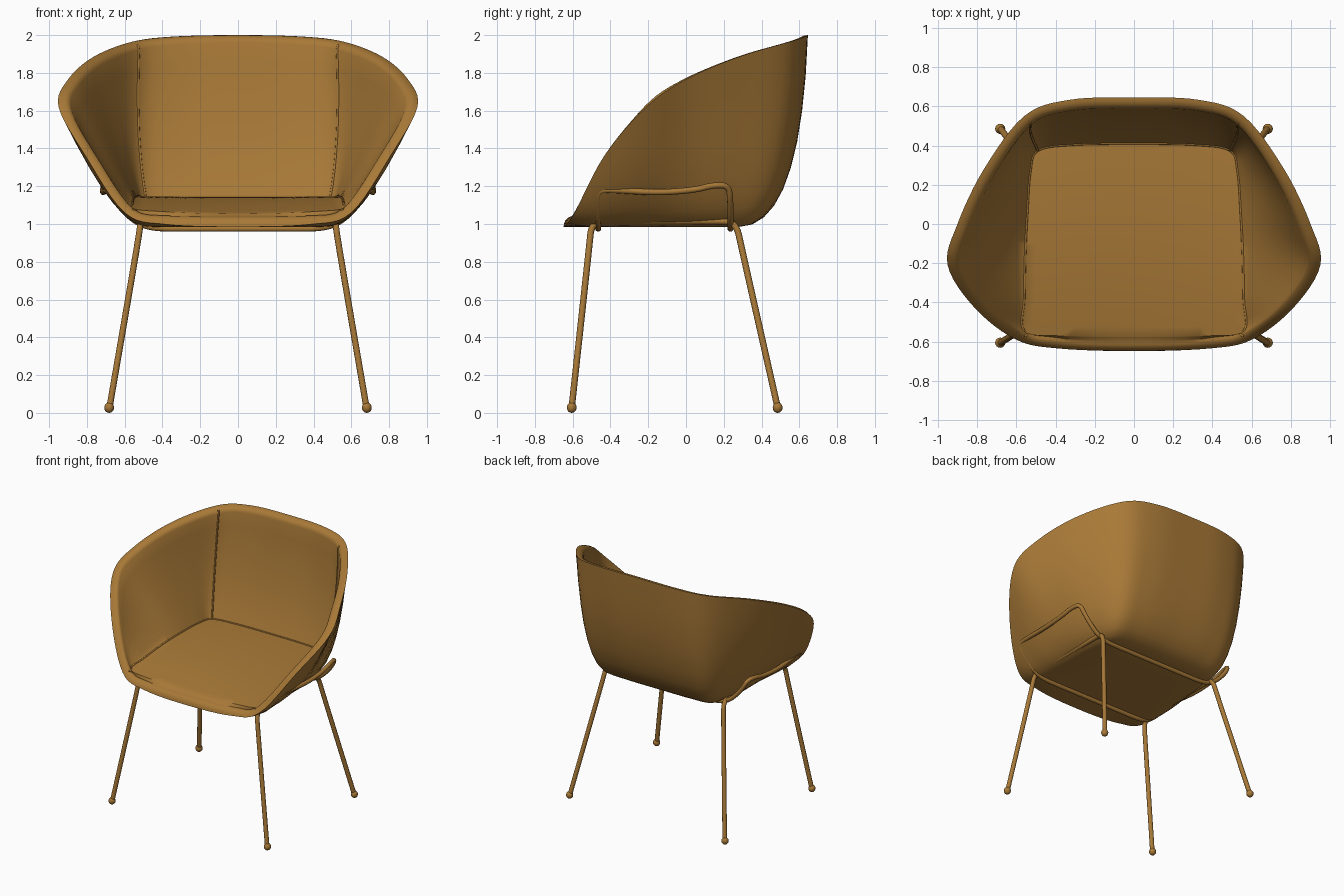
import bpy, bmesh, math
from mathutils import Vector

if "Cube" in bpy.data.objects:
    bpy.data.objects.remove(bpy.data.objects["Cube"])

mat = bpy.data.materials.new("tan_brown")
mat.diffuse_color = (0.39, 0.19, 0.038, 1)
mat.use_nodes = True
mat.node_tree.nodes["Principled BSDF"].inputs["Base Color"].default_value = mat.diffuse_color


def finish(ob, name, angle):
    ob.name = name
    ob.data.materials.append(mat)
    bpy.ops.object.select_all(action='DESELECT')
    ob.select_set(True)
    bpy.context.view_layer.objects.active = ob
    if ob.type == 'CURVE':
        bpy.ops.object.convert(target='MESH')
    bpy.ops.object.shade_smooth_by_angle(angle=math.radians(angle))


def tube(name, pts, radius, kind='NURBS', cyclic=False):
    cu = bpy.data.curves.new(name, 'CURVE')
    cu.dimensions = '3D'
    cu.bevel_depth, cu.bevel_resolution = radius, 3
    cu.use_fill_caps = True
    sp = cu.splines.new(kind)
    sp.points.add(len(pts) - 1)
    for p, co in zip(sp.points, pts):
        p.co = (*co, 1)
    sp.use_cyclic_u = cyclic
    if kind == 'NURBS':
        sp.use_endpoint_u = not cyclic
        sp.order_u, sp.resolution_u = 3, 6
    ob = bpy.data.objects.new(name, cu)
    bpy.context.collection.objects.link(ob)
    finish(ob, name, 60)


# Right half of the shell, front to back:
# rim xyz | underside edge xy, wall fullness | seat seam xy
KEYS = [
    (0, -.648, .985, 0, -.50, .5, 0, -.575),
    (.38, -.635, .998, .34, -.50, .5, .38, -.57),
    (.60, -.59, 1.06, .45, -.46, .6, .56, -.545),
    (.81, -.43, 1.365, .46, -.34, .5, .56, -.38),
    (.95, -.21, 1.62, .46, -.15, .36, .555, -.15),
    (.90, .0, 1.765, .46, .03, .42, .545, .05),
    (.765, .28, 1.885, .44, .17, .65, .53, .26),
    (.56, .55, 1.965, .42, .27, .9, .49, .375),
    (.33, .633, 1.993, .27, .28, .9, .30, .405),
    (0, .645, 2.0, 0, .28, .9, 0, .41),
]
FLIP = (-1, 1, 1, -1, 1, 1, -1, 1)
loop = KEYS + [tuple(a * s for a, s in zip(k, FLIP)) for k in KEYS[-2:0:-1]]
SUB = 6
N = len(loop) * SUB


def spline(n):
    i, t = divmod(n, SUB)
    t /= SUB
    ks = [loop[(i + j) % len(loop)] for j in (-1, 0, 1, 2)]
    return [.5 * (2 * b + (c - a) * t + (2 * a - 5 * b + 4 * c - d) * t * t
                  + (3 * b - a - 3 * c + d) * t ** 3) for a, b, c, d in zip(*ks)]


def bez(a, b, c, t):
    return a * (1 - t) ** 2 + b * 2 * t * (1 - t) + c * t * t


def cushion(x, y):
    """Seat surface: level at the back, rolling down towards the front."""
    d = max(0, (.41 - y) / .98)
    return Vector((x, y, 1.145 - .09 * d ** 2.2 + .02 * d * (x / .55) ** 2))


samples = [spline(n) for n in range(N)]
columns, WALL, ROLL = [], 9, 5
for n, s in enumerate(samples):
    rim, crease = Vector(s[0:3]), cushion(s[6], s[7])
    base = Vector((s[3], s[4], .985))
    ctrl = base.lerp(Vector((rim.x, rim.y, .985)), s[5])
    wall = (rim - ctrl).normalized()
    tan = Vector(samples[(n + 1) % N][:3]) - Vector(samples[n - 1][:3])
    inward = wall.cross(tan).normalized()
    if inward.dot(Vector((0, -.1, 1.6)) - rim) < 0:
        inward = -inward
    under = Vector((0, -.12, .985))
    col = [under.lerp(base, f) for f in (.05, .5)]
    col += [bez(base, ctrl, rim, i / WALL) for i in range(WALL + 1)]
    # Rolled padded edge, highest at the outside
    col += [rim + inward * .055 * math.sin(a) - wall * .045 * (1 - math.cos(a))
            for a in (math.pi / 2 * i / ROLL for i in range(1, ROLL + 1))]
    inner = col[-1]
    mid = inner.lerp(crease, .6) - inward * .08 * (inner - crease).length
    col += [bez(inner, mid, crease, i / WALL) for i in range(1, WALL + 1)]
    col += [cushion(crease.x * f, -.08 + (crease.y + .08) * f)
            for f in (.9, .75, .6, .45, .3, .15, .03)]
    columns.append(col)
RIM_ROW = 2 + WALL + ROLL
SEAM_ROW = RIM_ROW + WALL

# Upholstered shell: one continuous skin, underside to rim to seat
bm = bmesh.new()
rows = [[bm.verts.new(c[r]) for c in columns] for r in range(len(columns[0]))]
for lo, hi in zip(rows, rows[1:]):
    for n in range(N):
        m = (n + 1) % N
        bm.faces.new((lo[n], lo[m], hi[m], hi[n]))
bm.faces.new(rows[0][::-1])
bm.faces.new(rows[-1])
bmesh.ops.recalc_face_normals(bm, faces=bm.faces)
me = bpy.data.meshes.new("shell")
bm.to_mesh(me)
bm.free()
shell = bpy.data.objects.new("shell", me)
bpy.context.collection.objects.link(shell)
finish(shell, "upholstered_shell", 45)

# Seams: seat outline and panel joints at the four corners
first = 2 * SUB
tube("seat_seam", [columns[n][SEAM_ROW] for n in range(first, N - first + 1)], .006, 'POLY')
for label, k in (("front", 2), ("back", 7)):
    for side, n in (("right", k * SUB), ("left", N - k * SUB)):
        tube(f"{label}_{side}_panel_seam", columns[n][RIM_ROW - 2:SEAM_ROW + 1], .006, 'POLY')

# Wire legs: front leg, side rail and back leg bent from one rod, plus feet
for side, x in (("right", 1), ("left", -1)):
    path = [(.68, -.605, .03), (.535, -.513, .87), (.515, -.50, 1.01), (.515, -.40, 1.015),
            (.515, .16, 1.015), (.515, .265, 1.01), (.535, .295, .87), (.68, .485, .03)]
    tube(f"{side}_legs", [(px * x, py, pz) for px, py, pz in path], .017)
    for label, y in (("front", -.605), ("back", .485)):
        bpy.ops.mesh.primitive_uv_sphere_add(segments=16, ring_count=10, radius=.026,
                                             location=(.682 * x, y, .028))
        foot = bpy.context.object
        foot.scale.z = 1.08
        finish(foot, f"{label}_{side}_foot", 60)

# Cradle: closed wire loop under the seat and up both sides
half = [(.25, -.465, .975), (.46, -.465, .975), (.56, -.465, 1.02), (.65, -.465, 1.12),
        (.69, -.46, 1.18), (.70, -.38, 1.18), (.715, -.15, 1.165), (.715, .05, 1.18),
        (.71, .14, 1.205), (.695, .225, 1.205), (.66, .235, 1.13), (.56, .235, 1.02),
        (.46, .235, .975), (.25, .235, .975)]
tube("seat_cradle", half + [(-x, y, z) for x, y, z in reversed(half)], .016, cyclic=True)
